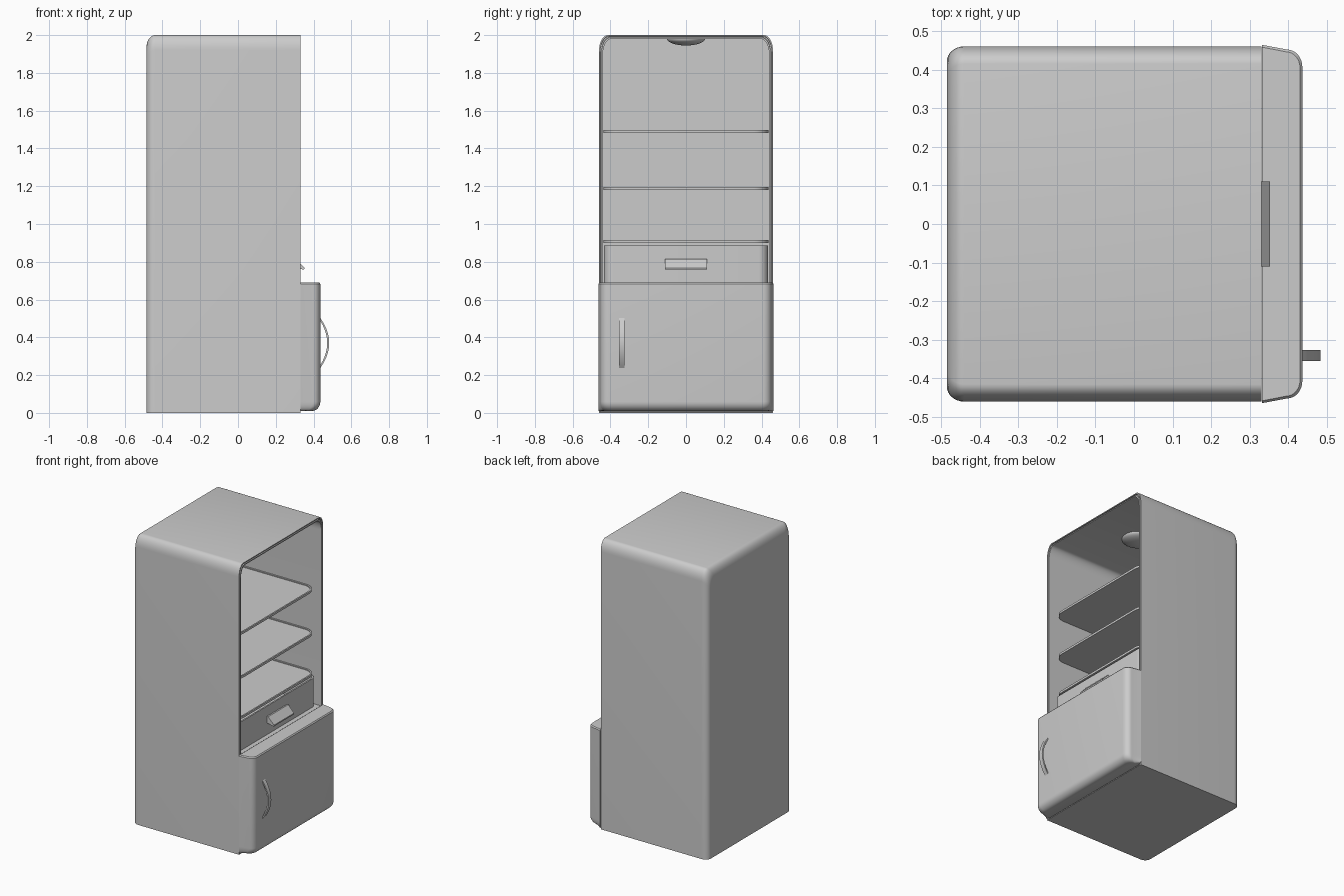
import bpy, bmesh
from math import sin, cos, pi, radians

if "Cube" in bpy.data.objects:
    bpy.data.objects.remove(bpy.data.objects["Cube"])


def loft(name, rings, smooth=35):
    """Skin a list of equal-length closed rings and cap both ends."""
    bm = bmesh.new()
    vs = [[bm.verts.new(p) for p in r] for r in rings]
    n = len(vs[0])
    for a, b in zip(vs, vs[1:]):
        for i in range(n):
            j = (i + 1) % n
            bm.faces.new((a[i], a[j], b[j], b[i]))
    bm.faces.new(vs[0])
    bm.faces.new(vs[-1])
    bmesh.ops.recalc_face_normals(bm, faces=bm.faces)
    me = bpy.data.meshes.new(name)
    bm.to_mesh(me)
    bm.free()
    ob = bpy.data.objects.new(name, me)
    bpy.context.collection.objects.link(ob)
    bpy.context.view_layer.objects.active = ob
    ob.select_set(True)
    bpy.ops.object.shade_smooth_by_angle(angle=radians(smooth))
    ob.select_set(False)
    return ob


def arch(x, w, top, bottom, ry=0.045, rz=0.08, n=8):
    """Upright section across y with rounded top corners."""
    half = [(w - ry + ry * cos(a), top - rz + rz * sin(a))
            for a in (pi / 2 * i / n for i in range(n + 1))]
    right = [(w, bottom)] + half
    return [(x, y, z) for y, z in right + [(-y, z) for y, z in reversed(right)]]


def plan(z, x0, x1, w, rx, ry, w_back=None, n=8):
    """Flat outline with rounded corners on the +x (open) side."""
    half = [(x1 - rx + rx * sin(a), w - ry + ry * cos(a))
            for a in (pi / 2 * i / n for i in range(n + 1))]
    half = [(x0, w_back or w)] + half
    return [(x, y, z) for x, y in half + [(x, -y) for x, y in reversed(half)]]


def strip(name, profile, y0, y1):
    """Extrude an x-z profile along y."""
    return loft(name, [[(x, y, z) for x, z in profile] for y in (y0, y1)])


# Cabinet: rounded back, grooved rim, hollow inside
steps = [pi / 2 * i / 8 for i in range(8, -1, -1)]
rings = [arch(-0.44 - 0.045 * sin(t), 0.46 - 0.04 * (1 - cos(t)),
              2 - 0.07 * (1 - cos(t)), 0) for t in steps]
rings += [arch(x, 0.46 - d, 2 - d, d) for x, d in
          ((0.33, 0), (0.33, 0.006), (0.32, 0.007), (0.32, 0.012),
           (0.33, 0.013), (0.33, 0.02), (-0.455, 0.02))]
loft("cabinet", rings)

# Floor between the fridge and freezer compartments
loft("divider", [plan(z, -0.455, 0.325, 0.44, 0.01, 0.01) for z in (0.655, 0.685)])

# Shelves with a raised rim
for i, z in enumerate((0.9, 1.18, 1.483)):
    loft(f"shelf_{i + 1}", [
        plan(z, -0.455, 0.295, 0.438, 0.08, 0.08),
        plan(z + 0.015, -0.455, 0.295, 0.438, 0.08, 0.08),
        plan(z + 0.015, -0.447, 0.285, 0.428, 0.07, 0.07),
        plan(z + 0.009, -0.447, 0.285, 0.428, 0.07, 0.07)])

# Open-topped drawer and its sloping pull
loft("drawer", [
    plan(0.688, -0.44, 0.298, 0.434, 0.05, 0.05),
    plan(0.885, -0.44, 0.298, 0.434, 0.05, 0.05),
    plan(0.885, -0.43, 0.288, 0.424, 0.04, 0.04),
    plan(0.70, -0.43, 0.288, 0.424, 0.04, 0.04)])
strip("drawer_pull", [(0.29, 0.815), (0.308, 0.815), (0.352, 0.768),
                      (0.35, 0.758), (0.29, 0.772)], -0.11, 0.11)

# Freezer door, rounded along its lower front edge
rings = [plan(0.06 - 0.05 * sin(t), 0.332, 0.436 - 0.045 * (1 - cos(t)),
              0.452 - 0.02 * (1 - cos(t)), 0.04, 0.045, 0.464) for t in steps]
rings += [plan(0.683, 0.332, 0.436, 0.452, 0.04, 0.045, 0.464),
          plan(0.69, 0.332, 0.43, 0.446, 0.036, 0.041, 0.458)]
loft("freezer_door", rings)

# Bowed door handle
arc = [-1 + i / 8 for i in range(17)]
outer = [(0.433 + 0.05 * (1 - abs(s) ** 2), 0.37 + 0.136 * s) for s in arc]
inner = [(0.431 + 0.041 * (1 - abs(s) ** 2), 0.37 + 0.125 * s) for s in reversed(arc)]
strip("door_handle", outer + inner, -0.355, -0.326)

# Domed ceiling lamp
loft("ceiling_lamp", [
    [(-0.03 + 0.1 * cos(t) * cos(a), 0.1 * cos(t) * sin(a), 1.98 - 0.035 * sin(t))
     for a in (2 * pi * k / 32 for k in range(32))]
    for t in (1.45 * i / 8 for i in range(9))])
